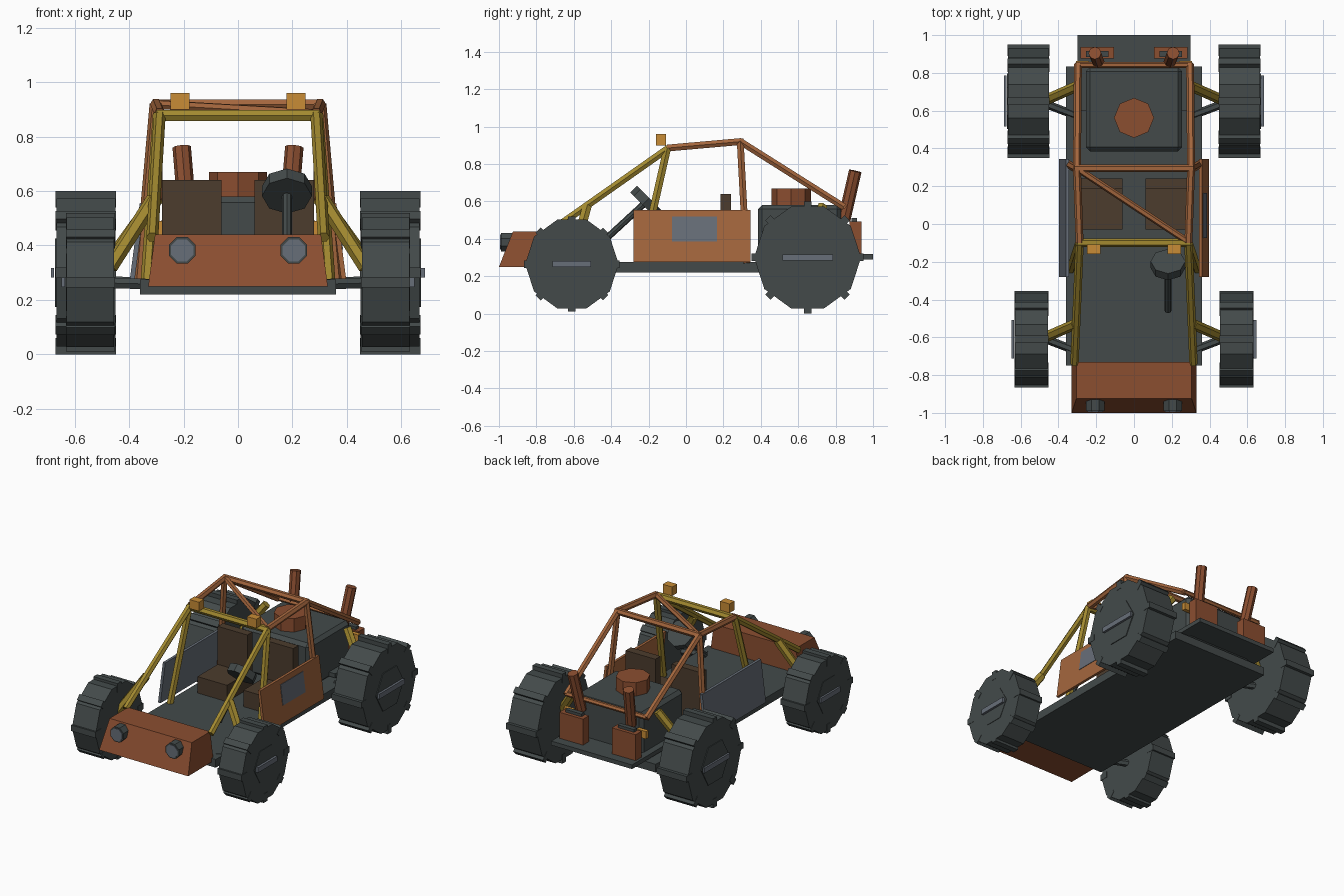
import bpy, bmesh, math
from mathutils import Vector, Matrix

if "Cube" in bpy.data.objects:
    bpy.data.objects.remove(bpy.data.objects["Cube"])


def mat(name, hexcol):
    m = bpy.data.materials.new(name)
    c = [int(hexcol[i:i + 2], 16) / 255 for i in (0, 2, 4)]
    lin = [v / 12.92 if v <= 0.04045 else ((v + 0.055) / 1.055) ** 2.4 for v in c]
    m.diffuse_color = (*lin, 1)
    m.use_nodes = True
    m.node_tree.nodes["Principled BSDF"].inputs["Base Color"].default_value = m.diffuse_color
    return m


DARK = mat("dark_gunmetal", "434a4a")
RUST = mat("rust_brown", "8b4e30")
COPPER = mat("copper", "a4663d")
MUSTARD = mat("mustard", "a38a30")
AMBER = mat("amber", "c88c36")
STEEL = mat("blue_grey", "676e78")
SEAT = mat("seat_brown", "4c3c2d")


def finish(name, bm, m):
    bmesh.ops.recalc_face_normals(bm, faces=bm.faces)
    me = bpy.data.meshes.new(name)
    bm.to_mesh(me)
    bm.free()
    me.materials.append(m)
    ob = bpy.data.objects.new(name, me)
    bpy.context.collection.objects.link(ob)
    return ob


def box(name, lo, hi, m, bevel=0, rot=None, edit=None):
    lo, hi = Vector(lo), Vector(hi)
    bm = bmesh.new()
    bmesh.ops.create_cube(bm, size=1)
    mid = (lo + hi) / 2
    for v in bm.verts:
        v.co = v.co * (hi - lo)
        if rot:
            v.co = rot @ v.co
        v.co += mid
        if edit:
            edit(v)
    if bevel:
        bmesh.ops.bevel(bm, geom=bm.edges[:], offset=bevel, segments=1, affect='EDGES')
    return finish(name, bm, m)


def rod(name, a, b, r, m, sides=6, phase=0.0):
    """Faceted bar from a to b."""
    a, b = Vector(a), Vector(b)
    d = (b - a).normalized()
    ref = Vector((1, 0, 0)) if abs(d.x) < 0.9 else Vector((0, 1, 0))
    u = (ref - d * ref.dot(d)).normalized()
    w = d.cross(u)
    bm = bmesh.new()
    rings = []
    for c in (a, b):
        ring = []
        for i in range(sides):
            t = 2 * math.pi * i / sides + phase
            ring.append(bm.verts.new(c + u * r * math.cos(t) + w * r * math.sin(t)))
        rings.append(ring)
    for i in range(sides):
        j = (i + 1) % sides
        bm.faces.new((rings[0][i], rings[0][j], rings[1][j], rings[1][i]))
    bm.faces.new(rings[0])
    bm.faces.new(rings[1])
    return finish(name, bm, m)


# floor pan and rear plate
box("floor_pan", (-.36, -.75, .22), (.36, .835, .275), DARK)
box("rear_plate", (-.30, .60, .29), (.30, 1.0, .318), DARK)


# sloped nose, narrower at the top
def taper(v):
    if v.co.z > .35:
        v.co.x *= .305 / .33
        if v.co.y < -.9:
            v.co.y = -.925


box("nose", (-.33, -1.0, .25), (.33, -.73, .44), RUST, edit=taper)

# engine with air filter
box("engine", (-.255, .385, .27), (.255, .83, .58), DARK, bevel=.022)
rod("air_filter", (0, .562, .57), (0, .562, .67), .106, RUST, 8)

# steering column and wheel
rod("steering_column", (.18, -.46, .37), (.18, -.21, .60), .018, DARK, 8)
n = Vector((0, .7, .7)).normalized() * .025
c = Vector((.18, -.215, .60))
rod("steering_wheel", c - n, c + n, .092, DARK, 8)


def wheel(tag, s, y, z, R, tread_r, x0, x1, hub_x, hub_r, bar_len):
    # tyre
    rod(tag + "_tyre", (s * x0, y, z), (s * x1, y, z), R, DARK, 10)
    # tread bars
    for i in range(8):
        t = i * math.pi / 4
        rot = Matrix.Rotation(t, 3, 'X')
        p = Vector(((x0 + x1) / 2 * s, y, z)) + rot @ Vector((0, 0, tread_r - .03))
        h = Vector(((x1 - x0) / 2 + .002, .02, .03))
        box(tag + "_tread_bar", p - h, p + h, DARK, rot=rot)
    # hub with cross bar
    rod(tag + "_hub", (s * x1, y, z), (s * (hub_x - .007), y, z), hub_r, DARK, 6)
    box(tag + "_hub_bar", (s * hub_x - .008, y - bar_len / 2, z - .017),
        (s * hub_x + .002 * s + .006, y + bar_len / 2, z + .017), STEEL)


for s in (-1, 1):
    side = "left" if s < 0 else "right"
    wheel(side + "_front", s, -.61, .265, .25, .255, .455, .63, .640, .122, .205)
    wheel(side + "_rear", s, .65, .30, .286, .30, .45, .668, .680, .146, .27)

    # suspension arms and struts
    rod("front_arm", (s * .48, -.605, .262), (s * .31, -.67, .258), .022, DARK)
    rod("rear_arm", (s * .48, .64, .268), (s * .31, .575, .262), .022, DARK)
    rod("front_strut", (s * .47, -.60, .32), (s * .31, -.53, .57), .028, MUSTARD)
    rod("rear_strut", (s * .47, .655, .34), (s * .30, .73, .575), .028, MUSTARD)

    # front half of the roll cage
    rod("windscreen_rail", (s * .315, -.74, .43), (s * .288, -.10, .88), .022, MUSTARD)
    rod("front_pillar", (s * .335, -.24, .27), (s * .290, -.10, .885), .023, MUSTARD)
    # rear half of the roll cage
    rod("roof_rail", (s * .288, -.10, .885), (s * .302, .295, .92), .021, COPPER)
    rod("rear_pillar", (s * .362, .325, .27), (s * .304, .29, .92), .021, COPPER)
    rod("rear_rail", (s * .302, .29, .92), (s * .297, .845, .57), .021, COPPER)

    # roof lamps, tail lamps
    box("roof_lamp", (s * .213 - .035, -.16, .90), (s * .213 + .035, -.108, .96), AMBER)
    box("tail_lamp", (s * .272 - .035, .835, .44), (s * .272 + .035, .862, .49), AMBER)

    # headlights
    rod("headlight", (s * .205, -.90, .382), (s * .205, -.99, .382), .053, DARK, 8, math.pi / 8)
    rod("headlight_lens", (s * .205, -.985, .382), (s * .205, -.994, .382), .044, STEEL, 8, math.pi / 8)

    # seats
    box("seat_cushion", (s * .17 - .11, -.03, .275), (s * .17 + .11, .20, .385), SEAT)
    box("seat_back", (s * .17 - .11, .185, .275), (s * .17 + .11, .24, .64), SEAT)

    # exhaust boxes, caps and pipes
    box("exhaust_box", (s * .195 - .088, .875, .318), (s * .195 + .088, .938, .492), RUST)
    box("exhaust_cap", (s * .195 - .06, .885, .49), (s * .195 + .06, .915, .51), DARK)
    rod("exhaust_pipe", (s * .185, .845, .50), (s * .207, .905, .762), .034, RUST, 8)

    # doors leaning in at the top
    def lean(v, s=s):
        v.co.x -= s * (v.co.z - .28) * .13

    box(side + "_door", (s * .388 - .009, -.28, .275), (s * .388 + .009, .345, .555),
        COPPER if s > 0 else STEEL, edit=lean)
    if s > 0:
        box("door_window", (.394, -.075, .385), (.400, .165, .52), STEEL, edit=lean)

# cage cross members
rod("front_crossbar", (-.30, -.10, .878), (.30, -.10, .878), .023, MUSTARD)
rod("rear_crossbar", (-.315, .295, .918), (.315, .295, .918), .021, COPPER)
rod("roof_diagonal", (-.295, .29, .918), (.28, -.09, .885), .018, COPPER)
rod("tail_crossbar", (-.30, .842, .575), (.30, .842, .575), .016, COPPER)
